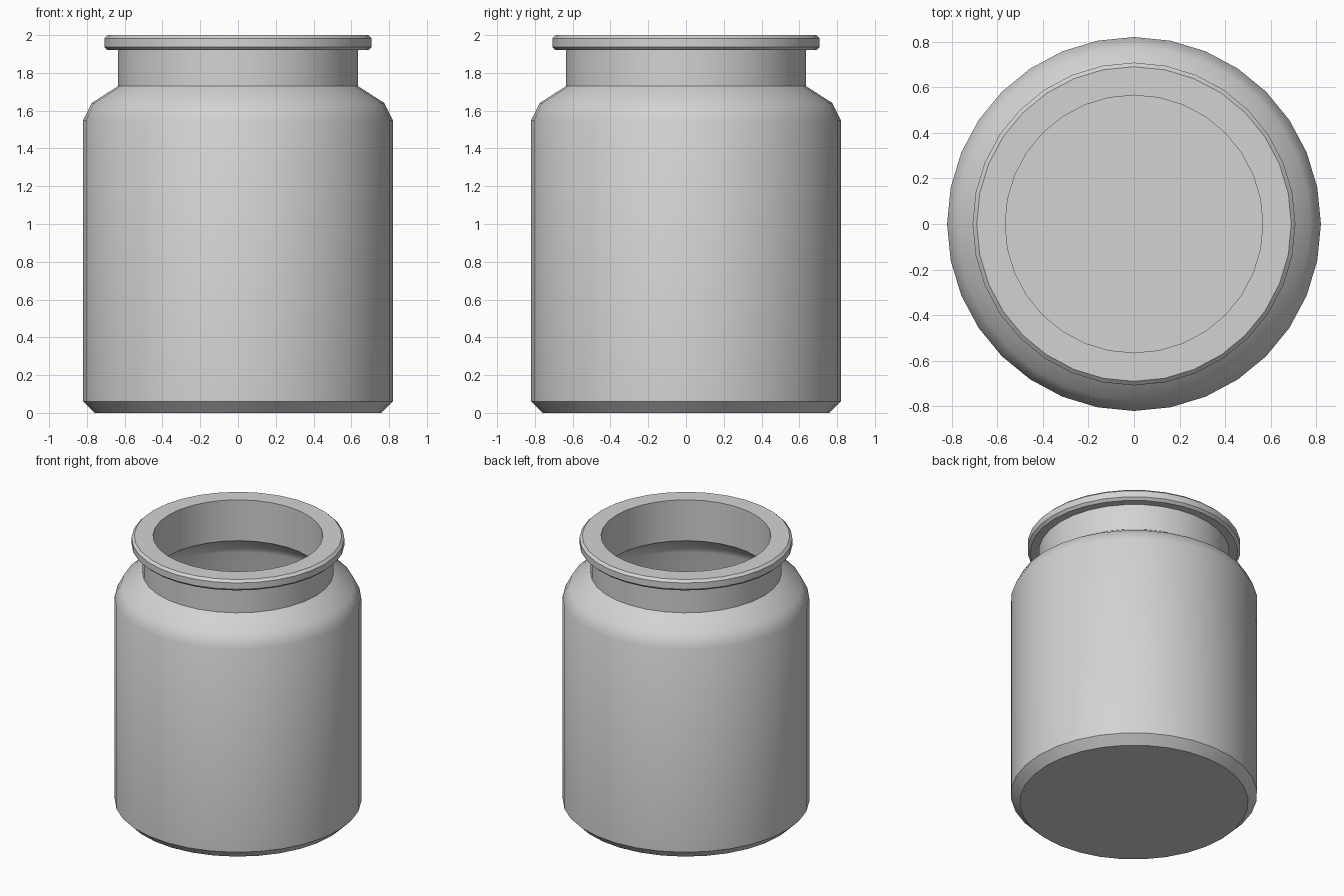
import bpy, bmesh, math

if "Cube" in bpy.data.objects:
    bpy.data.objects.remove(bpy.data.objects["Cube"])

SEGMENTS = 32

glass = bpy.data.materials.new("light_grey")
glass.diffuse_color = (0.65, 0.65, 0.65, 1)
glass.use_nodes = True
glass.node_tree.nodes["Principled BSDF"].inputs["Base Color"].default_value = glass.diffuse_color


def lathe(name, profile, material):
    """Spin a closed (radius, height) profile about z; radius 0 becomes a pole."""
    bm = bmesh.new()
    rings = []
    for r, z in profile:
        if r == 0:
            rings.append([bm.verts.new((0, 0, z))] * SEGMENTS)
        else:
            angles = [2 * math.pi * i / SEGMENTS for i in range(SEGMENTS)]
            rings.append([bm.verts.new((r * math.cos(a), r * math.sin(a), z)) for a in angles])
    for low, high in zip(rings, rings[1:]):
        for i in range(SEGMENTS):
            j = (i + 1) % SEGMENTS
            corners = list(dict.fromkeys((low[i], low[j], high[j], high[i])))
            bm.faces.new(corners)
    bmesh.ops.recalc_face_normals(bm, faces=bm.faces)
    mesh = bpy.data.meshes.new(name)
    bm.to_mesh(mesh)
    bm.free()
    mesh.materials.append(material)
    obj = bpy.data.objects.new(name, mesh)
    bpy.context.collection.objects.link(obj)
    bpy.context.view_layer.objects.active = obj
    obj.select_set(True)
    bpy.ops.object.shade_smooth_by_angle(angle=math.radians(35))
    obj.select_set(False)
    return obj


# Outside: base, bevelled foot, body, rounded shoulder, neck and lip
outside = [(0, 0), (0.76, 0), (0.82, 0.06), (0.82, 1.55), (0.775, 1.64),
           (0.635, 1.73), (0.635, 1.92), (0.69, 1.92), (0.708, 1.937),
           (0.708, 1.983), (0.69, 2.0)]

# Inside: mouth, shoulder, wall and floor, following the wall thickness
inside = [(0.565, 2.0), (0.565, 1.70), (0.725, 1.59), (0.75, 1.53),
          (0.75, 0.09), (0.73, 0.07), (0, 0.07)]

lathe("jar", outside + inside, glass)
